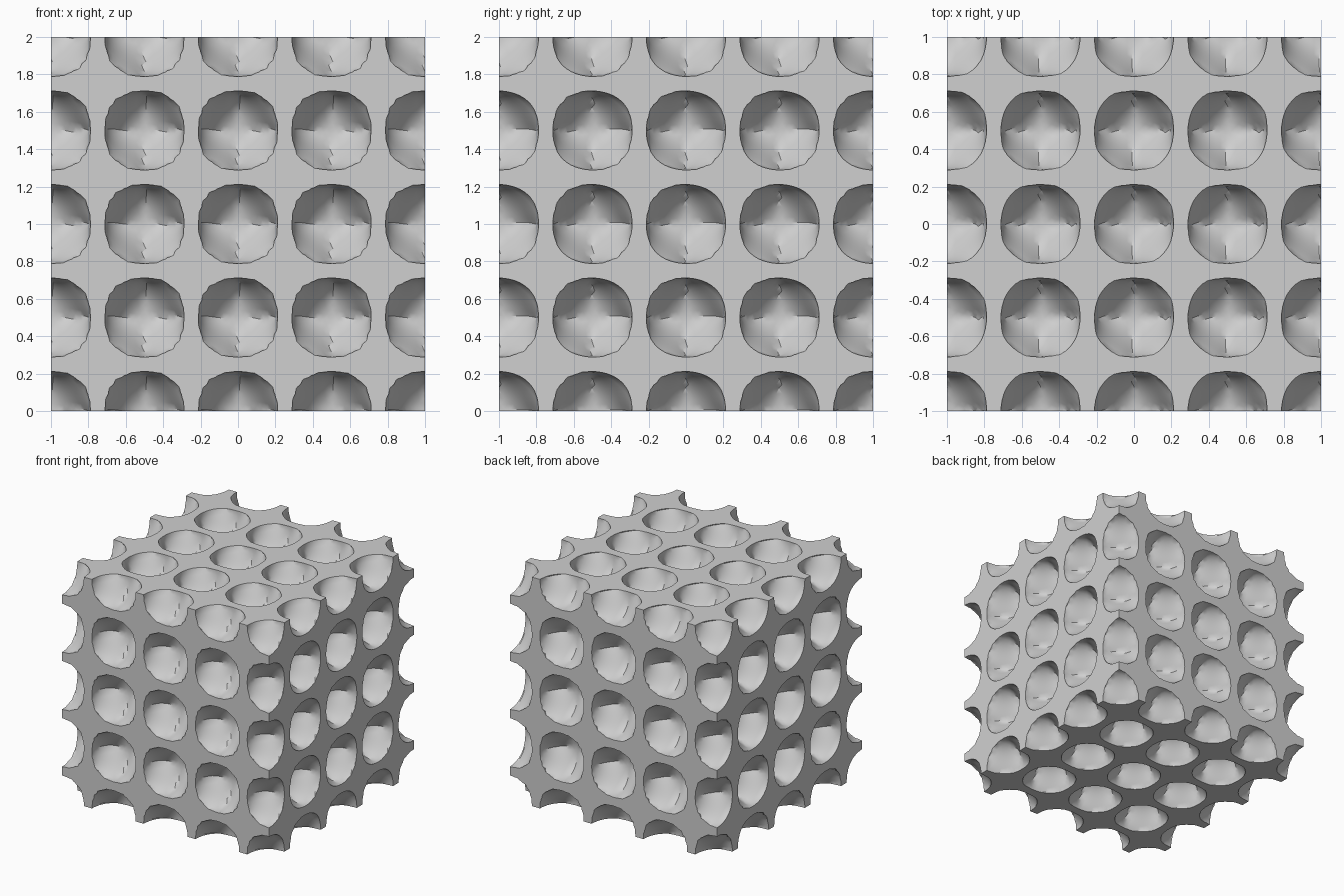
import bpy
import bmesh
import math
from mathutils import Matrix, Vector

PITCH = 0.5      # spacing of the cavities
RADIUS = 0.212   # half width of a cavity
POWER = 2.6      # roundness of a cavity's outline: 2 is a circle, more is boxier
FLATTEN = 3.2    # how much each corner of a cavity is pulled in

default_cube = bpy.data.objects.get("Cube")
if default_cube:
    bpy.data.objects.remove(default_cube, do_unlink=True)

# Single plain grey
grey = bpy.data.materials.new("mid grey")
grey.use_nodes = True
grey.diffuse_color = (0.63, 0.63, 0.63, 1)
grey.node_tree.nodes["Principled BSDF"].inputs["Base Color"].default_value = grey.diffuse_color


def make_object(name, bm):
    mesh = bpy.data.meshes.new(name)
    bm.to_mesh(mesh)
    bm.free()
    mesh.materials.append(grey)
    obj = bpy.data.objects.new(name, mesh)
    bpy.context.collection.objects.link(obj)
    return obj


def add_cavity(bm, centre):
    """Add a bubble with boxy outlines and flattened corners."""
    turn = Matrix.Rotation(0.3, 4, Vector((1, 2, 3)))
    ball = bmesh.ops.create_icosphere(bm, subdivisions=4, radius=1, matrix=turn)
    for vert in ball["verts"]:
        x, y, z = (abs(c) for c in vert.co)
        size = x ** POWER + y ** POWER + z ** POWER + FLATTEN * x * y * z
        vert.co = centre + vert.co * RADIUS / size ** (1 / POWER)


# Solid block
bm = bmesh.new()
bmesh.ops.create_cube(bm, size=2, matrix=Matrix.Translation((0, 0, 1)))
block = make_object("cellular_block", bm)

# Cutter: a lattice of bubbles centred on the block's surface
bm = bmesh.new()
steps = range(-2, 3)
for i in steps:
    for j in steps:
        for k in steps:
            if max(abs(i), abs(j), abs(k)) == 2:
                add_cavity(bm, Vector((i, j, k)) * PITCH + Vector((0, 0, 1)))
cutter = make_object("cavity_cutter", bm)
cutter.hide_render = True

# Carve the cavities
carve = block.modifiers.new("carve", "BOOLEAN")
carve.operation = "DIFFERENCE"
carve.solver = "EXACT"
carve.object = cutter
bpy.ops.object.select_all(action="DESELECT")
block.select_set(True)
bpy.context.view_layer.objects.active = block
bpy.ops.object.modifier_apply(modifier=carve.name)
bpy.data.objects.remove(cutter, do_unlink=True)

# Smooth bowls with crisp rims
bpy.ops.object.shade_smooth_by_angle(angle=math.radians(30))
